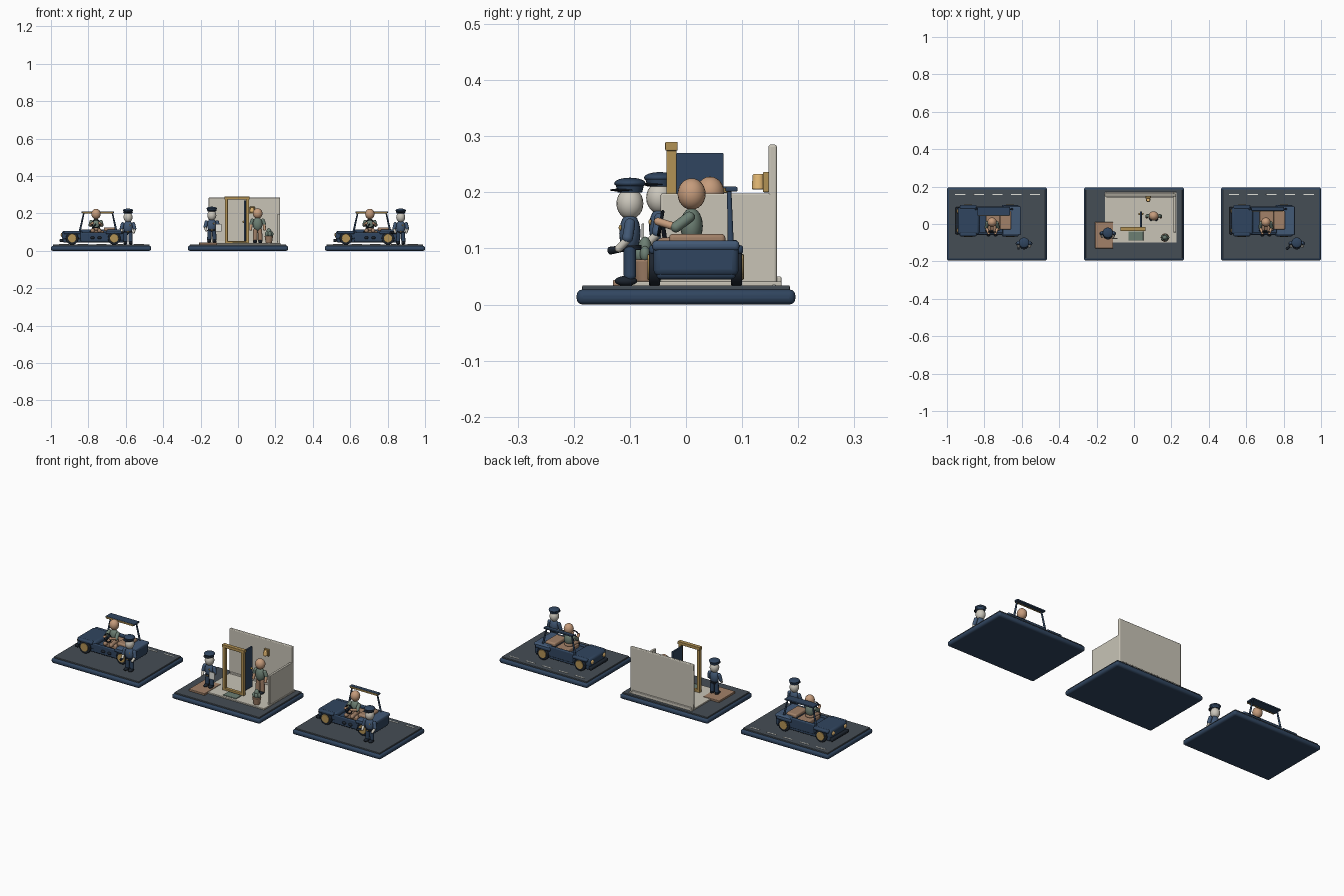
import bpy, math
from mathutils import Vector

if "Cube" in bpy.data.objects:
    bpy.data.objects.remove(bpy.data.objects["Cube"])

COL = {"navy": (.03, .06, .115), "dark": (.012, .018, .028), "road": (.06, .075, .09),
       "blue": (.055, .1, .18), "wall": (.58, .55, .47), "brass": (.45, .29, .09),
       "skin": (.56, .33, .2), "pale": (.6, .57, .5), "green": (.15, .21, .17),
       "tan": (.36, .22, .14), "white": (.75, .75, .7), "lamp": (.8, .5, .18)}
MAT = {}
for n, c in COL.items():
    MAT[n] = bpy.data.materials.new(n)
    MAT[n].diffuse_color = (*c, 1)


def finish(o, name, mat, bevel=0):
    o.name = name
    o.data.materials.append(MAT[mat])
    if bevel:
        m = o.modifiers.new("round", "BEVEL")
        m.width, m.segments = bevel, 3
    bpy.ops.object.shade_smooth_by_angle(angle=math.radians(40))
    return o


def box(name, mat, x, y, z, bevel=.002):
    """Box from (min, max) ranges."""
    bpy.ops.mesh.primitive_cube_add(size=1, location=[(a + b) / 2 for a, b in (x, y, z)])
    o = bpy.context.object
    o.scale = [b - a for a, b in (x, y, z)]
    bpy.ops.object.transform_apply(location=False, rotation=False, scale=True)
    return finish(o, name, mat, bevel)


def ball(name, mat, c, r):
    bpy.ops.mesh.primitive_uv_sphere_add(segments=20, ring_count=12, radius=1, location=c)
    bpy.context.object.scale = r
    return finish(bpy.context.object, name, mat)


def rod(name, mat, a, b, r, r2=None, bevel=0):
    """Tapered cylinder from a to b."""
    a, b = Vector(a), Vector(b)
    bpy.ops.mesh.primitive_cone_add(vertices=20, radius1=r, radius2=r if r2 is None else r2,
                                    depth=(b - a).length, location=(a + b) / 2)
    o = bpy.context.object
    o.rotation_euler = (b - a).to_track_quat("Z", "Y").to_euler()
    return finish(o, name, mat, bevel)


def limb(name, mat, a, b, r):
    rod(name, mat, a, b, r)
    for p in (a, b):
        ball(name + "_joint", mat, p, (r, r, r))


def platform(cx):
    box("platform_base", "navy", (cx - .268, cx + .268), (-.195, .195), (0, .027), .011)
    box("platform_top", "road", (cx - .258, cx + .258), (-.185, .185), (.024, .034))


def officer(x, y, z, item):
    P = lambda dx, dy, dz: (x + dx, y + dy, z + dz)
    for s in (-1, 1):
        ball("officer_shoe", "dark", P(s * .014, -.007, .008), (.011, .02, .009))
        limb("officer_leg", "navy", P(s * .014, 0, .018), P(s * .012, 0, .062), .011)
        limb("officer_upper_arm", "blue", P(s * .029, 0, .11), P(s * .035, -.004, .085), .0095)
        limb("officer_forearm", "pale", P(s * .035, -.004, .082), P(s * .03, -.02, .066), .007)
    ball("officer_torso", "blue", P(0, 0, .093), (.025, .019, .036))
    rod("officer_belt", "dark", P(0, 0, .063), P(0, 0, .072), .02, .021)
    ball("officer_buckle", "brass", P(0, -.02, .067), (.005, .003, .004))
    ball("officer_badge", "brass", P(.011, -.017, .103), (.004, .003, .005))
    ball("officer_head", "pale", P(0, 0, .146), (.024, .024, .028))
    rod("cap_band", "navy", P(0, 0, .166), P(0, 0, .178), .022, .025)
    ball("cap_crown", "navy", P(0, 0, .182), (.028, .028, .01))
    ball("cap_brim", "dark", P(0, -.008, .17), (.026, .028, .003))
    if item == "paper":
        box("paper", "white", (x + .02, x + .052), (y - .032, y - .028), (z + .06, z + .1), .0005)
    elif item == "torch":
        rod("torch", "dark", P(-.03, -.012, .066), P(-.055, -.035, .062), .006, .007)
    else:
        rod("holster_tool", "dark", P(-.03, -.015, .066), P(-.03, -.036, .062), .006)


def wheel(x, y, s):
    rod("tyre", "dark", (x, y - .01, .067), (x, y + .01, .067), .034, bevel=.004)
    rod("wheel_hub", "brass", (x, y, .067), (x, y + s * .013, .067), .023, bevel=.002)


def car(cx, roof_inner):
    X = lambda a, b: (cx + a, cx + b)
    # body, hood, boot and fenders
    box("car_lower_body", "navy", X(-.205, .122), (-.053, .089), (.045, .088), .008)
    box("car_hood", "navy", X(-.21, -.095), (-.056, .09), (.06, .106), .012)
    box("car_boot", "navy", X(.035, .126), (-.058, .094), (.05, .11), .012)
    box("boot_lip", "blue", X(.03, .128), (-.06, .095), (.096, .114), .007)
    box("far_side_panel", "navy", X(-.11, .05), (.078, .093), (.06, .115), .005)
    box("near_side_sill", "navy", X(-.11, .05), (-.058, -.046), (.05, .098), .005)
    box("front_bumper", "dark", X(-.222, -.203), (-.055, .091), (.047, .064), .005)
    for wx in (-.155, .07):
        for y, s in ((-.056, -1), (.09, 1)):
            wheel(cx + wx, y, s)
            box("fender", "navy", X(wx - .045, wx + .045), (y - .01, y + .012), (.09, .106), .006)
    for y in (-.035, .068):
        ball("headlamp", "lamp", (cx - .21, y, .085), (.006, .012, .011))
    # seat, windscreen pillars and roof
    box("seat", "tan", X(-.06, .015), (-.035, .07), (.085, .108), .006)
    box("rear_cushion", "tan", X(.015, .075), (-.03, .07), (.105, .126), .007)
    for a, b in ((-.115, -.092), (.083, .06)):
        rod("roof_pillar", "navy", (cx + a, .08, .1), (cx + b, .077, .203), .0055, .004)
    box("roof_panel", "navy", X(-.105, .07), (roof_inner, .092), (.201, .21), .003)
    box("roof_trim", "brass", X(-.1, .065), (roof_inner - .003, roof_inner + .004), (.199, .208), .001)
    # driver and steering wheel
    dx = cx - .027
    ball("driver_torso", "green", (dx, .01, .14), (.025, .02, .032))
    ball("driver_hips", "tan", (dx, .008, .112), (.025, .022, .014))
    ball("driver_head", "skin", (dx, .01, .197), (.025, .025, .028))
    for s in (-1, 1):
        limb("driver_sleeve", "green", (dx + s * .026, .006, .156), (dx + s * .031, -.018, .138), .0095)
        limb("driver_forearm", "skin", (dx + s * .031, -.018, .138), (dx + s * .018, -.05, .148), .007)
        limb("driver_thigh", "tan", (dx + s * .014, .005, .112), (dx + s * .018, -.042, .108), .011)
        ball("driver_shoe", "dark", (dx + s * .019, -.058, .07), (.011, .009, .008))
    bpy.ops.mesh.primitive_torus_add(location=(dx, -.045, .145), rotation=(math.radians(80), 0, 0),
                                     major_radius=.021, minor_radius=.003,
                                     major_segments=24, minor_segments=8)
    finish(bpy.context.object, "steering_wheel", "dark")
    rod("steering_column", "dark", (dx, -.042, .145), (cx - .06, -.035, .1), .004)
    # lane dashes
    for i in range(5):
        x = cx - .225 + i * .1
        box("lane_dash", "white", (x, x + .055), (.154, .16), (.033, .0355), .0005)


# Two street scenes with a car and an officer
for cx, ox, roof_inner, item in ((-.732, .144, .045, "tool"), (.732, .138, .07, "torch")):
    platform(cx)
    car(cx, roof_inner)
    officer(cx + ox, -.1, .034, item)

# House scene: floor, walls and mats
platform(0)
box("room_floor", "wall", (-.155, .228), (-.1, .17), (.032, .041))
box("back_wall", "wall", (-.157, .225), (.147, .162), (.036, .285), .004)
box("side_wall", "wall", (.211, .225), (-.045, .155), (.036, .198), .003)
box("back_skirting", "pale", (-.15, .212), (.141, .17), (.036, .05), .003)
box("outer_mat", "tan", (-.208, -.112), (-.13, .01), (.033, .044))
box("door_mat", "green", (-.03, .05), (-.088, -.04), (.04, .045))

# Door frame with an open door
for x in (-.07, .043):
    box("door_post", "brass", (x, x + .016), (-.035, -.017), (.04, .28))
box("door_lintel", "brass", (-.073, .062), (-.037, -.015), (.274, .29))
box("door_sill", "brass", (-.07, .058), (-.035, -.017), (.04, .052))
box("door", "navy", (.032, .042), (-.017, .067), (.05, .27))
ball("door_knob", "brass", (.029, .054, .155), (.006, .006, .006))
ball("door_knob", "brass", (.045, .054, .155), (.006, .006, .006))

# Wall lamp
box("lamp_plate", "brass", (.062, .09), (.137, .148), (.2, .236), .002)
rod("lamp_shade", "lamp", (.076, .129, .205), (.076, .129, .233), .012, .01, .003)

# Resident
rx, ry = .105, .043
for s in (-1, 1):
    ball("resident_shoe", "dark", (rx + s * .014, ry - .007, .049), (.011, .02, .009))
    limb("resident_leg", "tan", (rx + s * .014, ry, .058), (rx + s * .012, ry, .11), .012)
    limb("resident_sleeve", "green", (rx + s * .028, ry, .163), (rx + s * .035, ry, .145), .0095)
    limb("resident_forearm", "skin", (rx + s * .035, ry, .145), (rx + s * .037, ry - .006, .115), .0075)
ball("resident_torso", "green", (rx, ry, .143), (.026, .02, .037))
ball("resident_head", "skin", (rx, ry, .2), (.026, .025, .028))

# Potted plant
px, py = .165, -.073
rod("plant_pot", "tan", (px, py, .04), (px, py, .08), .016, .023, .003)
ball("plant_centre", "green", (px, py, .1), (.014, .012, .021))
for i in range(5):
    a = i * math.tau / 5
    ball("plant_leaf", "green", (px + .014 * math.cos(a), py + .011 * math.sin(a), .09), (.01, .009, .014))

officer(-.14, -.047, .044, "paper")

for m in bpy.data.materials:
    if m.users and not m.is_grease_pencil:
        m.use_nodes = True
        m.node_tree.nodes["Principled BSDF"].inputs["Base Color"].default_value = m.diffuse_color
